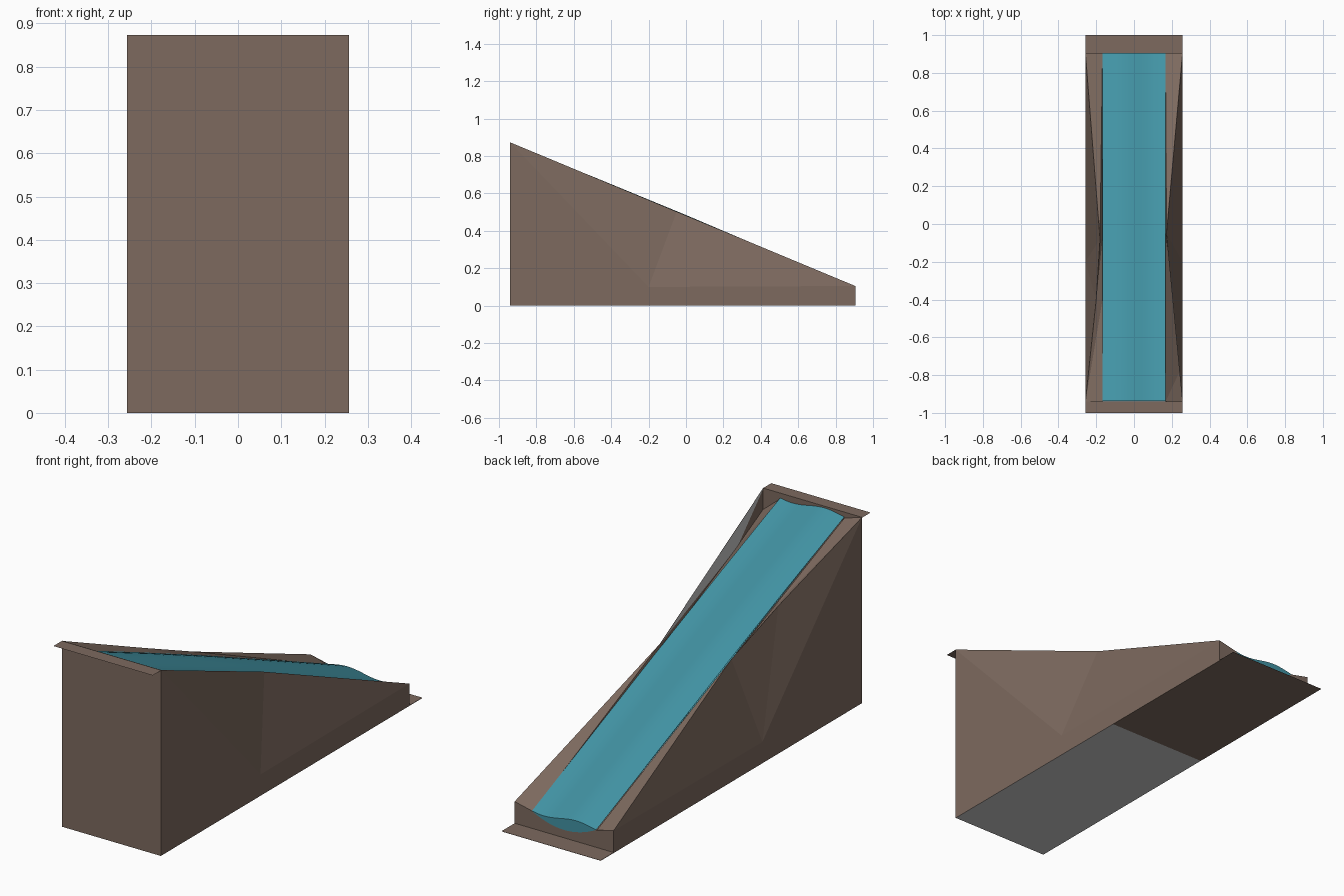
import bpy, bmesh, math
from mathutils import Vector

if "Cube" in bpy.data.objects:
    bpy.data.objects.remove(bpy.data.objects["Cube"])

Y0, Y1 = -0.94, 0.905      # high end, low end
Z0, Z1 = 0.873, 0.105
W, C = 0.257, 0.167        # half width of the body and of the channel


def material(name, rgb):
    m = bpy.data.materials.new(name)
    m.diffuse_color = (*rgb, 1)
    m.use_nodes = True
    m.node_tree.nodes["Principled BSDF"].inputs["Base Color"].default_value = m.diffuse_color
    return m


brown = material("brown_earth", (0.205, 0.144, 0.114))
teal = material("teal_water", (0.054, 0.292, 0.370))
grey = material("light_grey", (0.6, 0.6, 0.6))


def slope(y):
    return Z0 + (Z1 - Z0) * (y - Y0) / (Y1 - Y0)


def sheet(name, faces, mat):
    """Faces are (points, direction they should face)."""
    bm = bmesh.new()
    for pts, facing in faces:
        f = bm.faces.new([bm.verts.new(p) for p in pts])
        f.normal_update()
        if f.normal.dot(Vector(facing)) < 0:
            f.normal_flip()
    bmesh.ops.remove_doubles(bm, verts=bm.verts, dist=1e-5)
    me = bpy.data.meshes.new(name)
    bm.to_mesh(me)
    bm.free()
    me.materials.append(mat)
    ob = bpy.data.objects.new(name, me)
    bpy.context.collection.objects.link(ob)
    return ob


# Side walls pinched in along the top, with the sloping rim beside the channel
def side(name, s, pinch, sunk):
    edge = [(W, Y0)] + pinch + [(W, Y1)]
    top = [Vector((s * x, y, slope(y))) for x, y in edge]
    inner = [Vector((s * C, y, slope(y) - 0.025)) for x, y in edge]
    knee = Vector((s * W, -0.2, 0.1))
    faces = [([(s * W, Y0, 0), (s * W, Y1, 0), top[-1], knee, top[0]], (s, 0, 0))]
    for i in range(len(top) - 1):
        faces.append(([top[i], top[i + 1], knee], (s, 0, 0.2)))
        if i == 0 and sunk:
            # Rim drops below the wall here and bares the wall's grey inner face
            low = top[0].lerp(knee, 0.26)
            corner = Vector((s * W, Y0, Z0 - 0.1))
            faces.append(([low, top[1], inner[1]], (0, 0, 1)))
            faces.append(([low, inner[1], inner[0]], (0, 0, 1)))
            faces.append(([low, inner[0], corner], (0, 0, 1)))
            shift = Vector((-s * 0.002, 0, 0))
            sheet(name + "_inner_face", [([v + shift for v in (top[0], low, top[1])],
                                          (-s, 0, 0))], grey)
            continue
        faces.append(([top[i], top[i + 1], inner[i + 1]], (0, 0, 1)))
        faces.append(([top[i], inner[i + 1], inner[i]], (0, 0, 1)))
    sheet(name, faces, brown)


side("right_side", 1, [(0.172, -0.05)], True)
side("left_side", -1, [(0.2, -0.4), (0.18, -0.08)], False)


# Channel cross-section, shared by the water and the notch in the low wall
N = 16
xs = [-C + 2 * C * i / N for i in range(N + 1)]


def bed(x):
    return -0.02 - 0.045 * (1 - (x / C) ** 2)


def wave(x):
    return -0.016 - 0.01 * math.sin(math.pi * x / C) + 0.004 * math.cos(math.pi * x / C)


# End walls
notch = [(x, Y1, Z1 + bed(x)) for x in reversed(xs)]
sheet("low_end_wall", [([(-W, Y1, 0), (W, Y1, 0), (W, Y1, Z1)] + notch
                        + [(-W, Y1, Z1)], (0, 1, 0))], brown)
sheet("high_end_wall", [
    ([(-W, Y0, 0), (W, Y0, 0), (W, Y0, Z0), (-W, Y0, Z0)], (0, -1, 0)),
    ([(-W, Y0 + .002, Z0 - .15), (W, Y0 + .002, Z0 - .15),
      (W, Y0 + .002, Z0), (-W, Y0 + .002, Z0)], (0, 1, 0))], brown)


# Flat plates: end lips, and an underside that is half grey
def plate(y0, y1, z, up):
    return ([(-W, y0, z), (W, y0, z), (W, y1, z), (-W, y1, z)], (0, 0, up))


sheet("high_lip", [plate(-1, Y0, Z0, 1), plate(-1, Y0, Z0 - .002, -1)], brown)
sheet("low_lip", [plate(Y1, 1, 0.003, 1)], brown)
sheet("low_underside", [plate(0.16, 1, 0, -1)], brown)
sheet("high_underside", [plate(Y0, 0.16, 0, -1)], grey)

# Water sheet running down the slope, wavy on top and rounded underneath
ys = [Y0 + 0.003, -0.5, 0.0, 0.5, Y1]
lift = [0, 0.006, 0.008, 0.004, 0]
faces = []
for j in range(len(ys) - 1):
    for a, b in zip(xs, xs[1:]):
        for shape, raise_on, d in ((wave, 1, 1), (bed, 0, -1)):
            def p(x, k):
                return (x, ys[k], slope(ys[k]) + shape(x) + raise_on * lift[k])
            faces.append(([p(a, j), p(b, j), p(b, j + 1), p(a, j + 1)], (0, 0, d)))
for y, d in ((ys[0], -1), (ys[-1], 1)):
    for a, b in zip(xs, xs[1:]):
        quad = [(a, y, bed(a)), (b, y, bed(b)), (b, y, wave(b)), (a, y, wave(a))]
        faces.append(([(x, yy, slope(y) + z) for x, yy, z in quad], (0, d, 0)))
water = sheet("water", faces, teal)
bpy.context.view_layer.objects.active = water
water.select_set(True)
bpy.ops.object.shade_smooth_by_angle(angle=math.radians(40))
